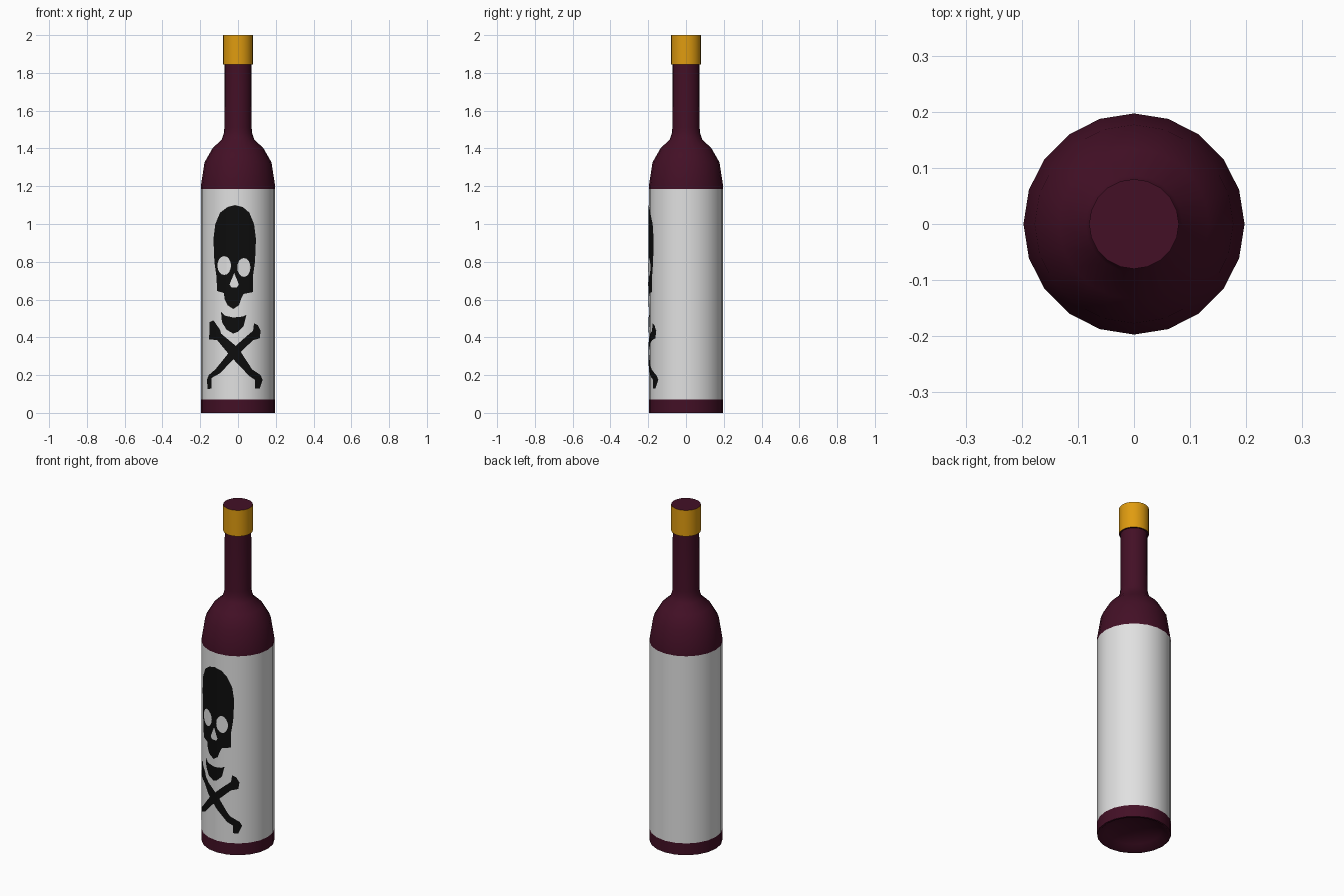
import bpy, bmesh, math
from mathutils import Vector

if "Cube" in bpy.data.objects:
    bpy.data.objects.remove(bpy.data.objects["Cube"])

SIDES, R = 20, 0.197


def material(name, rgb):
    m = bpy.data.materials.new(name)
    m.diffuse_color = (*rgb, 1)
    m.use_nodes = True
    m.node_tree.nodes["Principled BSDF"].inputs["Base Color"].default_value = m.diffuse_color
    return m


WINE = material("dark wine glass", (0.056, 0.005, 0.019))
PAPER = material("label paper", (0.75, 0.75, 0.75))
GOLD = material("gold foil", (0.74, 0.33, 0.005))
INK = material("black ink", (0.004, 0.004, 0.004))


def finish(name, bm, mats):
    mesh = bpy.data.meshes.new(name)
    bm.to_mesh(mesh)
    bm.free()
    for m in mats:
        mesh.materials.append(m)
    ob = bpy.data.objects.new(name, mesh)
    bpy.context.collection.objects.link(ob)
    return ob


# bottle: one lathed profile (radius, height), from the punt up to the lip
profile = [(0, 0.06), (0.08, 0.052), (0.15, 0.028), (0.185, 0), (R, 0),
           (R, 0.07), (R, 1.185), (R, 1.2), (0.177, 1.327), (0.134, 1.402),
           (0.086, 1.447), (0.075, 1.48), (0.072, 1.51), (0.0715, 1.845),
           (0.08, 1.845), (0.08, 2.0), (0, 2.0)]
bm = bmesh.new()
verts = [bm.verts.new((r, 0, z)) for r, z in profile]
edges = [bm.edges.new(pair) for pair in zip(verts, verts[1:])]
bmesh.ops.spin(bm, geom=verts + edges, cent=(0, 0, 0), axis=(0, 0, 1),
               angle=math.tau, steps=SIDES, use_merge=True)
bmesh.ops.remove_doubles(bm, verts=bm.verts, dist=1e-4)
bmesh.ops.recalc_face_normals(bm, faces=bm.faces)

# label and foil bands by height; the lip and base stay wine coloured
for f in bm.faces:
    z = f.calc_center_median().z
    upright = abs(f.normal.z) < 0.5
    if upright and 0.1 < z < 1.19:
        f.material_index = 1
    elif upright and z > 1.85:
        f.material_index = 2
bottle = finish("bottle", bm, [WINE, PAPER, GOLD])
bpy.context.view_layer.objects.active = bottle
bottle.select_set(True)
bpy.ops.object.shade_smooth_by_angle(angle=math.radians(40))


def facet_y(x):
    """Front surface of the many-sided bottle at a given x."""
    step = math.tau / SIDES
    k = math.floor(math.asin(x / R) / step + 1e-6)
    a, b = k * step, (k + 1) * step
    t = (x / R - math.sin(a)) / (math.sin(b) - math.sin(a))
    return -R * (math.cos(a) * (1 - t) + math.cos(b) * t)


def decal(name, outline, mat, lift):
    """Flat outline (in hundredths) cut at the facet edges and wrapped on the label."""
    bm = bmesh.new()
    bm.faces.new([bm.verts.new((x / 100, 0, z / 100)) for x, z in outline])
    bmesh.ops.triangulate(bm, faces=bm.faces)
    for k in range(-4, 5):
        bmesh.ops.bisect_plane(bm, geom=bm.verts[:] + bm.edges[:] + bm.faces[:],
                               plane_co=(R * math.sin(k * math.tau / SIDES), 0, 0),
                               plane_no=(1, 0, 0))
    for v in bm.verts:
        v.co.y = facet_y(v.co.x) - lift
    bm.normal_update()
    for f in bm.faces:
        if f.normal.y > 0:
            f.normal_flip()
    return finish(name, bm, [mat])


def ellipse(cx, cz, rx, rz, n=16):
    return [(cx + rx * math.cos(i * math.tau / n), cz + rz * math.sin(i * math.tau / n))
            for i in range(n)]


# printed skull
decal("skull", [(-13, 92), (-12, 100), (-9.5, 106), (-5.5, 109), (-1.5, 110), (2.5, 109),
                (6, 106), (8.5, 100), (9.5, 92), (9, 80), (8, 73), (8, 64), (3, 63),
                (1.5, 60), (0.5, 57), (-2.5, 55), (-5.5, 57), (-7, 60), (-7.5, 63.5),
                (-11, 64.5), (-11.5, 73), (-12.5, 80)], INK, 0.0015)
decal("jaw", [(-9, 53.5), (-7, 51.5), (-2.5, 50.5), (2.5, 51), (4.5, 52), (4, 50), (3, 46),
              (0, 43), (-2.5, 42), (-6, 44), (-8.5, 48)], INK, 0.0015)
decal("left_eye", ellipse(-7.3, 78, 3.6, 5), PAPER, 0.003)
decal("right_eye", ellipse(3.1, 77, 3.5, 5), PAPER, 0.003)
decal("nose", [(-2, 74), (0.5, 68), (-0.5, 66.5), (-2, 68), (-3.5, 66.5), (-4.5, 68)],
      PAPER, 0.003)

# printed crossed bones
decal("falling_bone", [(-15, 48), (-13, 49), (-9.5, 44), (-9, 42), (0, 34.5), (7.5, 23),
                       (12, 20), (13, 17.5), (11.5, 13), (9, 13), (9, 17.5), (6, 19.5),
                       (-4, 30), (-11, 38.5), (-15.5, 39), (-15, 43)], INK, 0.0015)
decal("rising_bone", [(8.5, 47.5), (10.5, 46.5), (12, 43.5), (11.5, 39.5), (8, 38.5),
                      (0, 31), (-9.5, 21), (-14, 18.5), (-14, 13), (-16, 12.5),
                      (-16.5, 17.5), (-15.5, 20), (-12, 23), (-3.5, 33.5), (5, 41),
                      (8, 43.5)], INK, 0.002)
